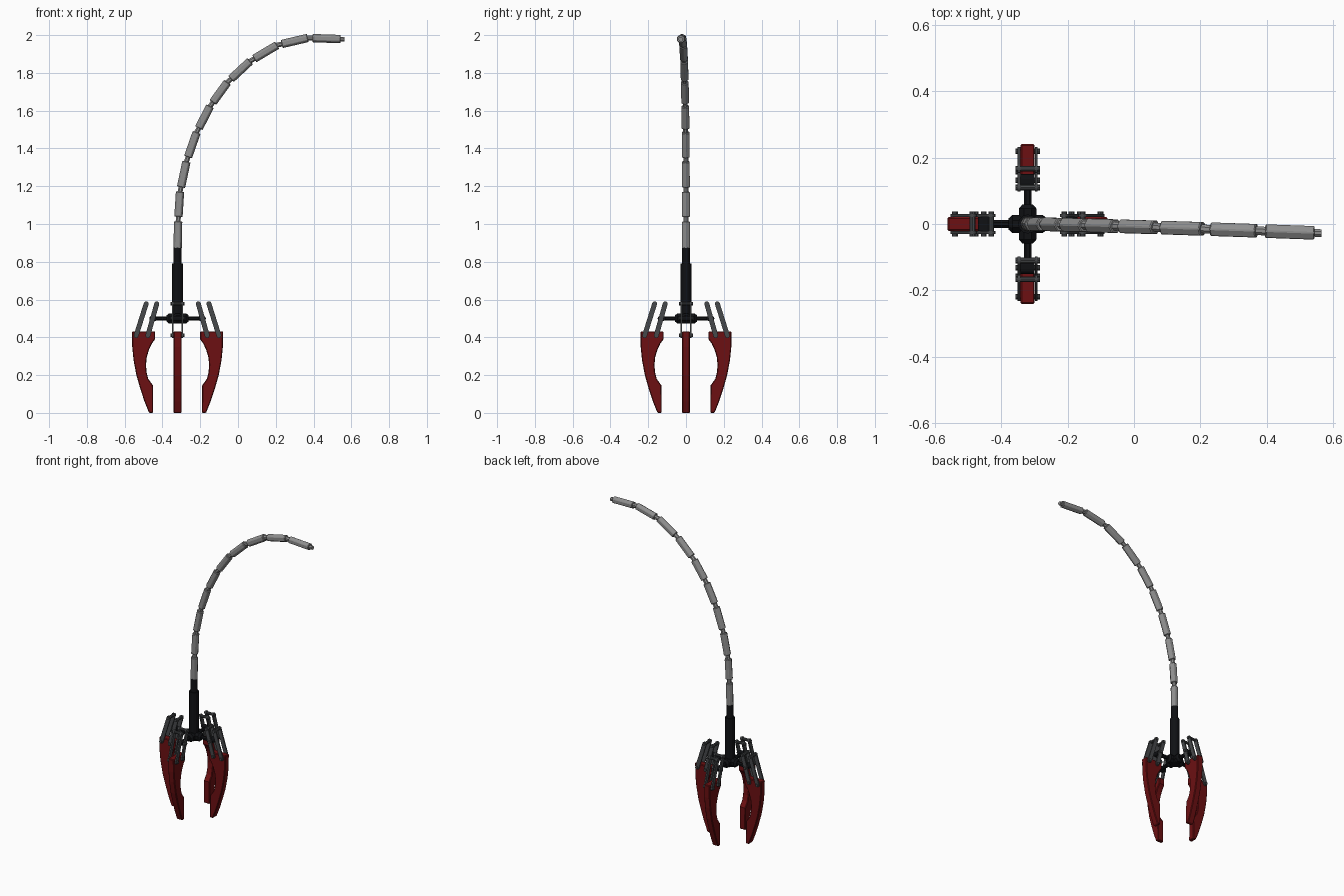
import bpy, bmesh, math
from mathutils import Vector, Matrix

if "Cube" in bpy.data.objects:
    bpy.data.objects.remove(bpy.data.objects["Cube"])

CX = -0.32  # axis of the claw


def material(name, rgb):
    m = bpy.data.materials.new(name)
    m.diffuse_color = (*rgb, 1)
    m.use_nodes = True
    m.node_tree.nodes["Principled BSDF"].inputs["Base Color"].default_value = m.diffuse_color
    return m


RED = material("dark red", (0.15, 0.005, 0.006))
STEEL = material("dark steel", (0.062, 0.066, 0.07))
GREY = material("light grey", (0.27, 0.27, 0.27))
BLACK = material("black", (0.005, 0.0055, 0.007))


def finish(bm, name, mat, matrix=Matrix(), bevel=0):
    bmesh.ops.recalc_face_normals(bm, faces=bm.faces)
    me = bpy.data.meshes.new(name)
    bm.to_mesh(me)
    bm.free()
    me.materials.append(mat)
    ob = bpy.data.objects.new(name, me)
    ob.matrix_world = matrix
    bpy.context.collection.objects.link(ob)
    if bevel:
        b = ob.modifiers.new("bevel", 'BEVEL')
        b.width = bevel
        b.segments = 1
        b.limit_method = 'ANGLE'
        b.angle_limit = math.radians(40)
    return ob


def plate(bm, pts, t0, t1):
    """Extrude an (r, z) outline sideways from t0 to t1."""
    vs = [bm.verts.new((r, t0, z)) for r, z in pts]
    f = bm.faces.new(vs)
    ex = bmesh.ops.extrude_face_region(bm, geom=[f])
    moved = [v for v in ex["geom"] if isinstance(v, bmesh.types.BMVert)]
    bmesh.ops.translate(bm, verts=moved, vec=(0, t1 - t0, 0))


def rod(bm, a, b, radius, sides, spin=0, r2=None):
    """Prism between two points."""
    a, b = Vector(a), Vector(b)
    d = b - a
    z = d.normalized()
    y = Vector((0, 1, 0)) if abs(z.y) < 0.9 else Vector((0, 0, 1))
    x = y.cross(z).normalized()
    y = z.cross(x)
    rot = Matrix((x, y, z)).transposed().to_4x4()
    m = Matrix.Translation((a + b) / 2) @ rot @ Matrix.Rotation(spin, 4, 'Z')
    bmesh.ops.create_cone(bm, cap_ends=True, segments=sides, radius1=radius,
                          radius2=radius if r2 is None else r2,
                          depth=d.length, matrix=m)


def slot(a, b, w):
    """Outline of a bar with rounded ends."""
    ang = math.atan2(b[1] - a[1], b[0] - a[0])
    pts = []
    for c, start in ((b, ang - math.pi / 2), (a, ang + math.pi / 2)):
        for i in range(7):
            t = start + math.pi * i / 6
            pts.append((c[0] + w * math.cos(t), c[1] + w * math.sin(t)))
    return pts


FINGER = [(0.119, 0.432), (0.119, 0.39), (0.136, 0.367), (0.151, 0.335),
          (0.163, 0.295), (0.167, 0.255), (0.164, 0.215), (0.155, 0.18),
          (0.13, 0.145), (0.129, 0.0), (0.151, 0.0), (0.175, 0.06),
          (0.198, 0.13), (0.218, 0.2), (0.233, 0.28), (0.24, 0.35),
          (0.241, 0.432)]
LINKS = [((0.219, 0.41), (0.166, 0.578)), ((0.157, 0.41), (0.11, 0.578))]
SIDES = ["right", "back", "left", "front"]

# four identical fingers with their linkages and arms
for k, side in enumerate(SIDES):
    M = Matrix.Translation((CX, 0, 0)) @ Matrix.Rotation(k * math.pi / 2, 4, 'Z')

    bm = bmesh.new()
    plate(bm, FINGER, -0.021, 0.021)
    finish(bm, side + "_finger", RED, M, 0.004)

    # paired link bars on both sides of the finger
    bm = bmesh.new()
    for a, b in LINKS:
        for s in (-1, 1):
            plate(bm, slot(a, b, 0.013), s * 0.0215, s * 0.030)
    finish(bm, side + "_links", STEEL, M)

    # pins through the link ends and the arm joint
    bm = bmesh.new()
    for r, z in [p for link in LINKS for p in link] + [(0.132, 0.5)]:
        rod(bm, (r, -0.037, z), (r, 0.037, z), 0.009, 10)
    finish(bm, side + "_pins", STEEL, M)

    # arm from hub to links
    bm = bmesh.new()
    rod(bm, (0.02, 0, 0.5), (0.125, 0, 0.5), 0.0125, 8, math.pi / 8)
    rod(bm, (0.02, 0, 0.5), (0.046, 0, 0.5), 0.029, 8, math.pi / 8)
    rod(bm, (0.046, 0, 0.5), (0.058, 0, 0.5), 0.029, 8, math.pi / 8, 0.018)
    plate(bm, slot((0.122, 0.5), (0.136, 0.5), 0.014), -0.021, 0.021)
    finish(bm, side + "_arm", BLACK, M)

# central post
bm = bmesh.new()
rod(bm, (CX, 0, 0.472), (CX, 0, 0.79), 0.029, 12)
rod(bm, (CX, 0, 0.78), (CX, 0, 0.875), 0.022, 12)
finish(bm, "post", BLACK)

# curved tail of hexagonal segments, given by segment end points
NODES = [(-0.32, 0.845), (-0.317, 1.013), (-0.307, 1.17), (-0.273, 1.33),
         (-0.219, 1.485), (-0.148, 1.623), (-0.056, 1.75), (0.064, 1.862),
         (0.207, 1.947), (0.369, 1.985), (0.543, 1.979)]
path = [Vector((x, -0.027 * (max(0, x - CX) / 0.87) ** 1.2, z)) for x, z in NODES]
necks = bmesh.new()
for i in range(len(path) - 1):
    a, b = path[i], path[i + 1]
    d = (b - a).normalized()
    bm = bmesh.new()
    rod(bm, a + d * 0.026, b, 0.0235, 6, math.pi / 6)
    finish(bm, "tail_segment_%d" % (i + 1), GREY, bevel=0.003)
    # thin neck joining to the next segment
    rod(necks, a - d * 0.005, a + d * 0.04, 0.014, 8, math.pi / 8)
rod(necks, b - d * 0.01, b + d * 0.021, 0.0125, 8, math.pi / 8)
finish(necks, "tail_necks", GREY)
